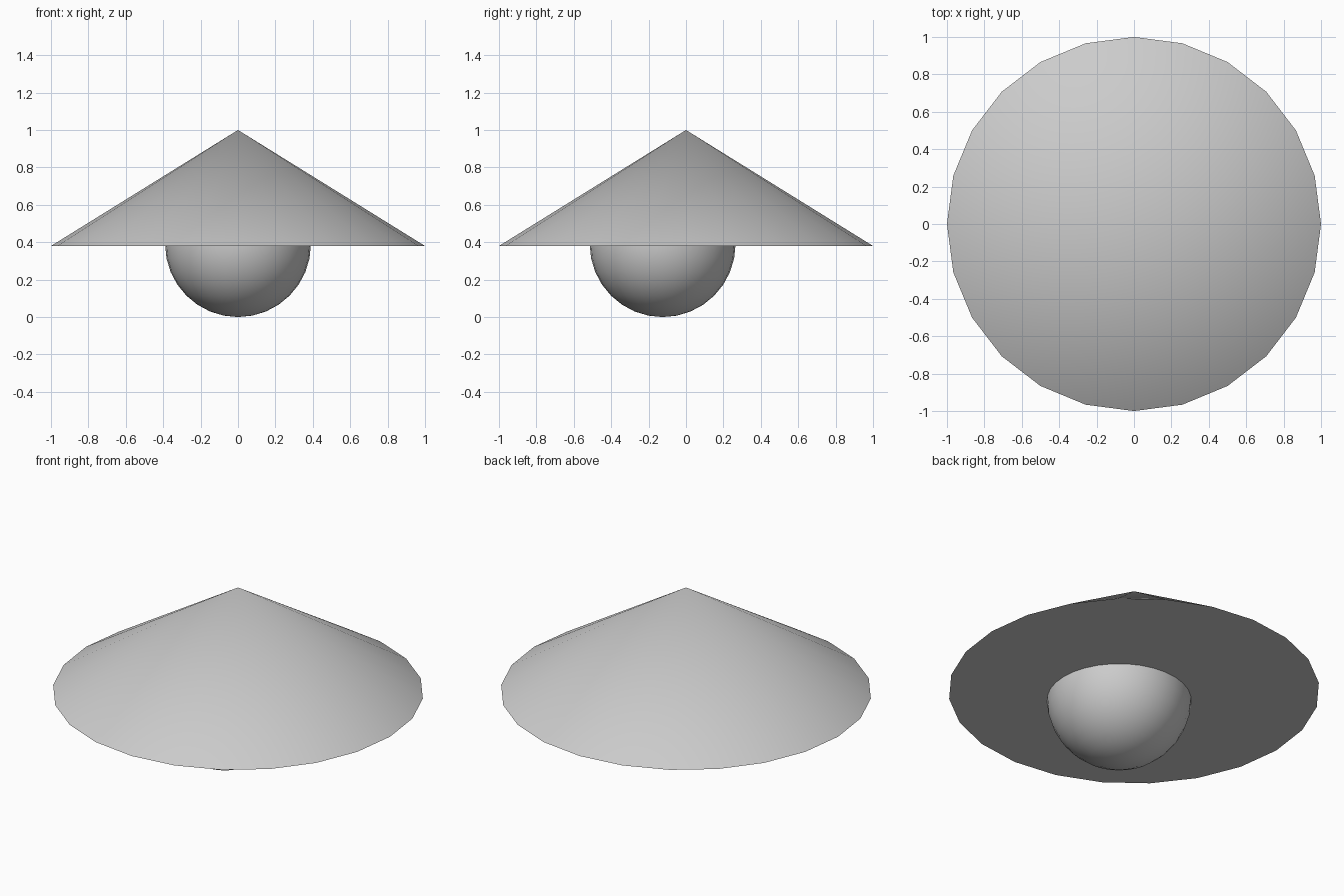
import bpy
import math

cube = bpy.data.objects.get("Cube")
if cube:
    bpy.data.objects.remove(cube, do_unlink=True)

grey = bpy.data.materials.new("light_grey")
grey.use_nodes = True
colour = (0.6, 0.6, 0.6, 1)
grey.diffuse_color = colour
grey.node_tree.nodes["Principled BSDF"].inputs["Base Color"].default_value = colour

RIM_Z = 0.38
HEAD_RADIUS = 0.39


def finish(name):
    """Name the new part, colour it and smooth it, keeping hard edges."""
    part = bpy.context.object
    part.name = part.data.name = name
    part.data.materials.append(grey)
    bpy.ops.object.shade_smooth_by_angle(angle=math.radians(30))


# Wide conical hat with a closed flat underside
height = 1 - RIM_Z
bpy.ops.mesh.primitive_cone_add(vertices=24, radius1=1, radius2=0, depth=height,
                                location=(0, 0, RIM_Z + height / 2))
finish("conical_hat")

# Round head, set slightly forward under the hat
bpy.ops.mesh.primitive_uv_sphere_add(segments=32, ring_count=16, radius=HEAD_RADIUS,
                                     location=(0, -0.125, HEAD_RADIUS))
finish("round_head")
